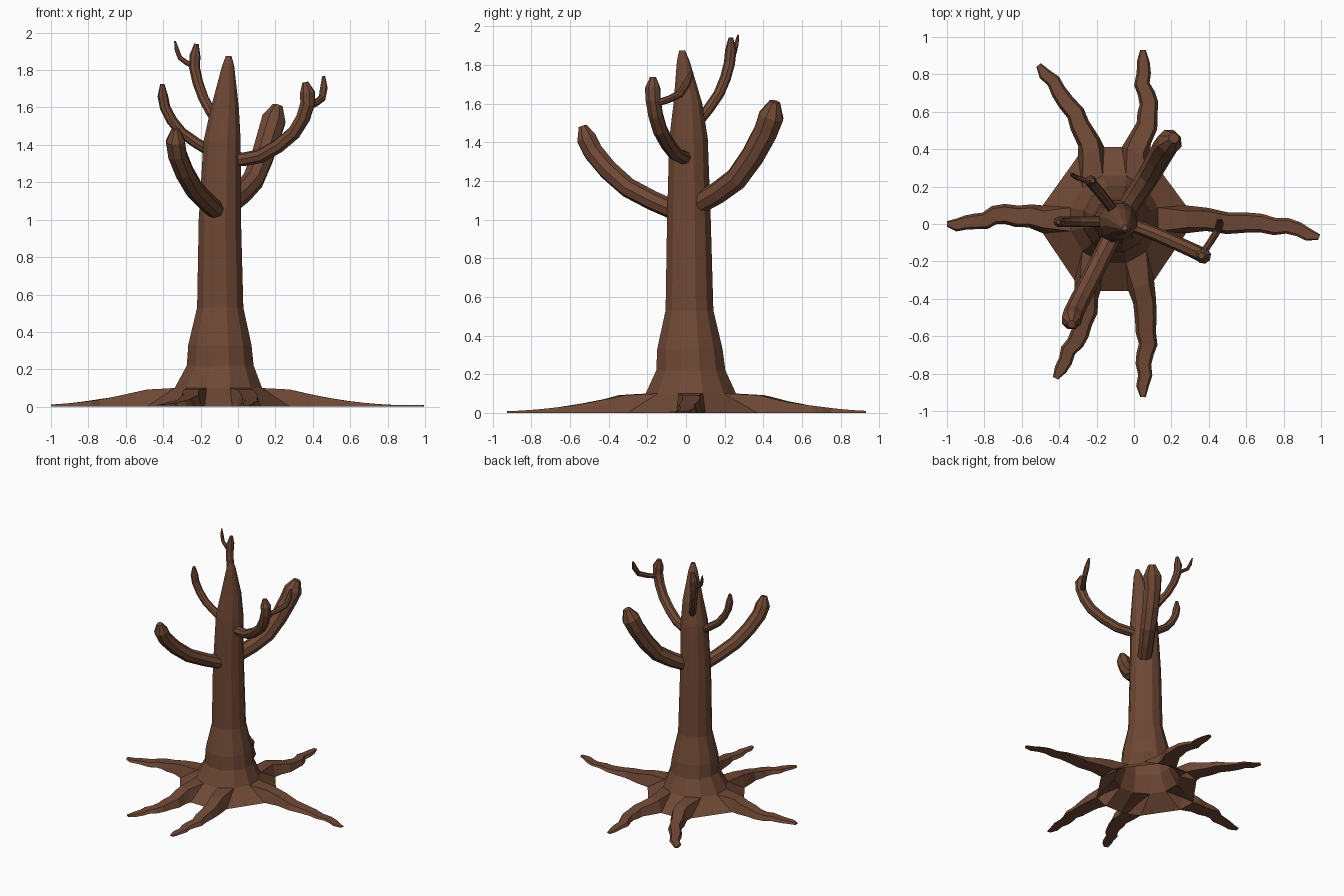
import bpy, bmesh, math
from mathutils import Vector

if "Cube" in bpy.data.objects:
    bpy.data.objects.remove(bpy.data.objects["Cube"])

bark = bpy.data.materials.new("bark_brown")
bark.diffuse_color = (0.16, 0.066, 0.036, 1)
bark.use_nodes = True
bark.node_tree.nodes["Principled BSDF"].inputs["Base Color"].default_value = bark.diffuse_color


def make_object(name, bm):
    bmesh.ops.remove_doubles(bm, verts=bm.verts, dist=0.0005)
    bmesh.ops.recalc_face_normals(bm, faces=bm.faces)
    mesh = bpy.data.meshes.new(name)
    bm.to_mesh(mesh)
    bm.free()
    mesh.materials.append(bark)
    ob = bpy.data.objects.new(name, mesh)
    bpy.context.collection.objects.link(ob)
    return ob


def bridge(bm, a, b, closed=True):
    n = len(a)
    for i in range(n if closed else n - 1):
        j = (i + 1) % n
        bm.faces.new((a[i], a[j], b[j], b[i]))


def smooth_path(points, steps=2):
    """Samples a smooth curve that passes through all the points."""
    p = [Vector(q) for q in points]
    p = [2 * p[0] - p[1]] + p + [2 * p[-1] - p[-2]]
    out = []
    for a, b, c, d in zip(p, p[1:], p[2:], p[3:]):
        for k in range(steps):
            t = k / steps
            out.append(0.5 * (2 * b + (c - a) * t + (2 * a - 5 * b + 4 * c - d) * t * t
                              + (3 * b - a - 3 * c + d) * t ** 3))
    return out + [p[-2]]


def polar(cx, cy, z, r, degrees):
    a = math.radians(degrees)
    return Vector((cx + r * math.cos(a), cy + r * math.sin(a), z))


def limb(name, r0, r1, *points, sides=8):
    """Tube whose radius goes from r0 to r1, with a blunt point at the end."""
    bm = bmesh.new()
    pts = smooth_path(points)
    last = len(pts) - 1
    side, rings = None, []
    for i, p in enumerate(pts):
        t = (pts[min(i + 1, last)] - pts[max(i - 1, 0)]).normalized()
        side = side or t.orthogonal()
        side = (side - t * side.dot(t)).normalized()
        up = t.cross(side)
        r = r0 + (r1 - r0) * i / last if i < last else r1 * 0.4
        rings.append([bm.verts.new(p + r * (math.cos(a) * side + math.sin(a) * up))
                      for a in (2 * math.pi * k / sides for k in range(sides))])
    for a, b in zip(rings, rings[1:]):
        bridge(bm, a, b)
    bm.faces.new(rings[0])
    bm.faces.new(rings[-1])
    return make_object(name, bm)


# Trunk: twelve-sided rings (centre x, centre y, z, radius), hollow at the base
trunk = [(-0.105, 0.025, 0.10, 0.242), (-0.095, 0.025, 0.22, 0.185), (-0.097, 0.02, 0.33, 0.175),
         (-0.095, 0.018, 0.53, 0.128), (-0.097, 0.015, 1.0, 0.117), (-0.085, 0.013, 1.42, 0.103),
         (-0.07, 0.01, 1.6, 0.077), (-0.053, -0.014, 1.82, 0.034), (-0.05, -0.02, 1.875, 0.016)]
bm = bmesh.new()
rings = [[bm.verts.new(polar(*row, 15 + 30 * k)) for k in range(12)] for row in trunk]
for a, b in zip(rings, rings[1:]):
    bridge(bm, a, b)
bm.faces.new(rings[-1])
make_object("trunk", bm)

# Roots: angle where each leaves the flare, then two bends and the tip
roots = [(0, (0.60, 0.005), (0.82, -0.015), (0.99, -0.07)),
         (73, (0.08, 0.59), (0.05, 0.75), (0.048, 0.93)),
         (109, (-0.285, 0.53), (-0.40, 0.71), (-0.51, 0.85)),
         (180, (-0.69, 0.052), (-0.85, 0.01), (-1.0, 0.0)),
         (248, (-0.27, -0.53), (-0.345, -0.68), (-0.42, -0.825)),
         (292, (0.07, -0.58), (0.055, -0.75), (0.048, -0.925))]
cx, cy, z, r = trunk[0]


def flare_corner(k, offset):
    return polar(cx, cy, 0, 0.39, roots[k % 6][0] + offset)


bm = bmesh.new()
for k, (angle, *bends) in enumerate(roots):
    cr, cl = (polar(*trunk[0], 60 * k + d) for d in (-15, 15))
    gr, gl = flare_corner(k, -11), flare_corner(k, 11)
    up = Vector((0, 0, 0.092))
    # collar edge, then flare section, then the free root thinning to its tip
    sections = [(cr, cr, cl, cl), (gr, gr.lerp(gl, 0.2) + up, gl.lerp(gr, 0.2) + up, gl)]
    line = smooth_path([(gr + gl) / 2] + [(x, y, 0) for x, y in bends], 3)
    last = len(line) - 1
    for i in range(1, last + 1):
        c = line[i]
        t = (line[min(i + 1, last)] - line[i - 1]).normalized()
        s = Vector((-t.y, t.x, 0))
        reach = math.hypot(c.x - cx, c.y - cy)
        lift = Vector((0, 0, 0.008 + 0.085 * (max(0, 1.03 - reach) / 0.65) ** 2))
        w = 0.066 - 0.036 * i / last if i < last else 0.015
        if i < last:
            c = c + s * 0.008 * math.sin(2.2 * i + k)  # gnarled wobble
        sections.append((c - s * w, c - s * w * 0.7 + lift, c + s * w * 0.7 + lift, c + s * w))
    loops = [[bm.verts.new(p) for p in sec] for sec in sections]
    for i, (a, b) in enumerate(zip(loops, loops[1:])):
        bridge(bm, a, b, closed=i > 0)
    bm.faces.new(loops[-1])
    # sloping flare panel to the next root
    panel = (cl, gl, flare_corner(k + 1, -11), polar(*trunk[0], 60 * k + 45))
    bm.faces.new([bm.verts.new(p) for p in panel])
make_object("root_flare", bm)

# Branches and twigs
limb("front_branch", 0.05, 0.056, (-0.10, -0.03, 1.035), (-0.235, -0.30, 1.165),
     (-0.325, -0.48, 1.35), (-0.334, -0.535, 1.485))
limb("back_branch", 0.055, 0.072, (-0.05, 0.06, 1.08), (0.08, 0.26, 1.21),
     (0.165, 0.41, 1.45), (0.213, 0.46, 1.61))
limb("right_branch", 0.036, 0.042, (-0.05, 0.01, 1.32), (0.12, -0.055, 1.34),
     (0.30, -0.135, 1.465), (0.372, -0.17, 1.62), (0.36, -0.17, 1.735))
limb("right_twig", 0.018, 0.022, (0.365, -0.16, 1.60), (0.45, -0.03, 1.65), (0.458, 0.03, 1.765))
limb("left_branch", 0.029, 0.028, (-0.13, 0.012, 1.355), (-0.30, 0.012, 1.465),
     (-0.39, 0.012, 1.60), (-0.405, 0.01, 1.725))
limb("upper_branch", 0.027, 0.03, (-0.10, 0.06, 1.50), (-0.185, 0.17, 1.65),
     (-0.232, 0.225, 1.81), (-0.222, 0.232, 1.94))
limb("upper_twig", 0.014, 0.012, (-0.235, 0.225, 1.82), (-0.31, 0.25, 1.865), (-0.337, 0.27, 1.955))
